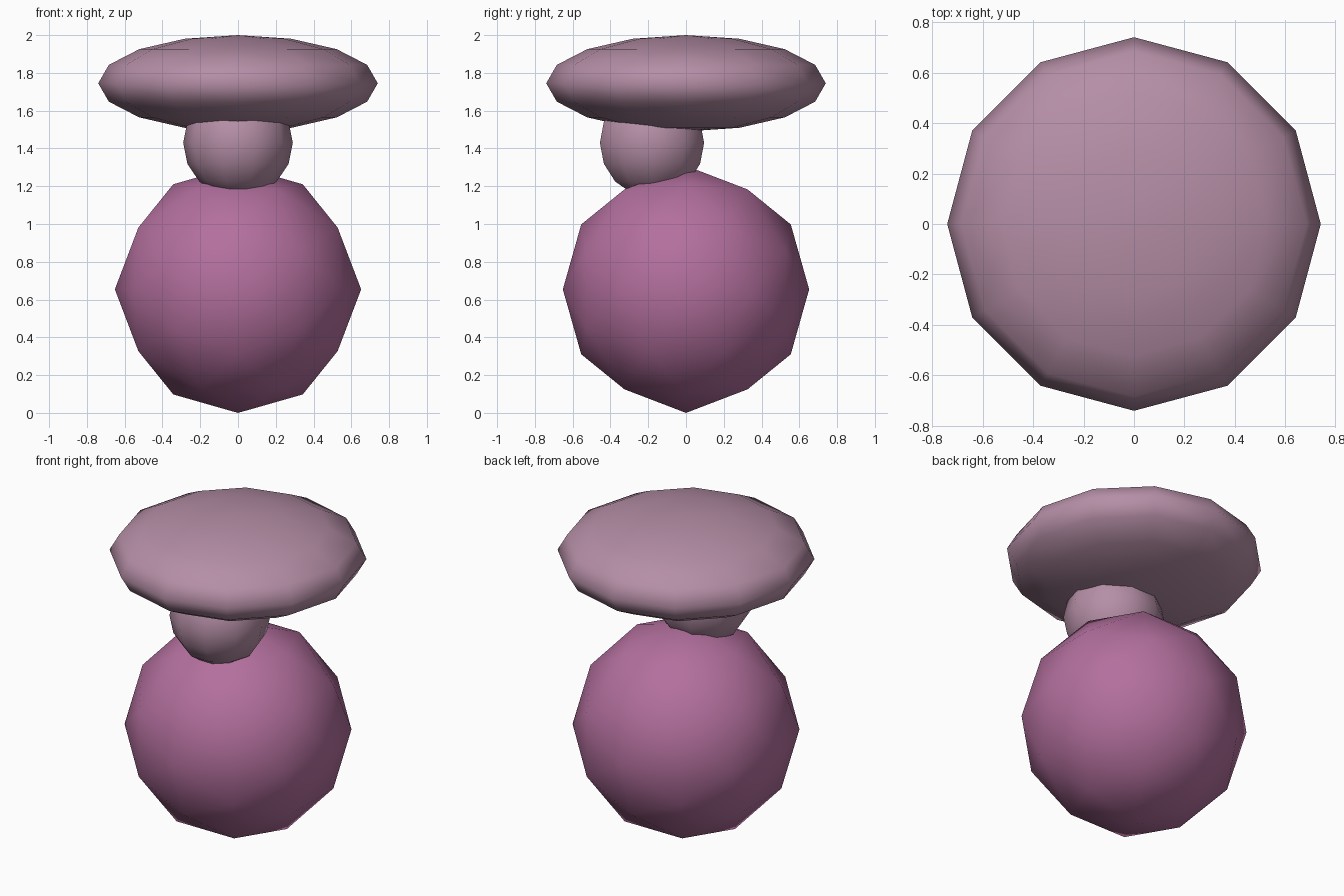
import bpy, math

if "Cube" in bpy.data.objects:
    bpy.data.objects.remove(bpy.data.objects["Cube"])


def finish(name, color, scale):
    ob = bpy.context.object
    ob.name = name
    bpy.ops.object.transform_apply(location=False, rotation=True, scale=False)
    ob.scale = scale
    bpy.ops.object.transform_apply(location=False, rotation=False, scale=True)
    bpy.ops.object.shade_smooth()
    mat = bpy.data.materials.get(color[0]) or bpy.data.materials.new(color[0])
    mat.diffuse_color = color[1]
    mat.use_nodes = True
    mat.node_tree.nodes["Principled BSDF"].inputs["Base Color"].default_value = mat.diffuse_color
    ob.data.materials.append(mat)
    return ob


PURPLE = ("purple", (0.45, 0.16, 0.34, 1))
PALE = ("pale_mauve", (0.46, 0.27, 0.38, 1))

# Body: low-poly ball, tilted so its vertices sit on the x, y and z axes
tilt = -math.atan2(0.5257, 0.8507)
bpy.ops.mesh.primitive_ico_sphere_add(subdivisions=2, radius=1,
                                      location=(0, 0, 0.654), rotation=(0, tilt, 0))
finish("body", PURPLE, (0.652, 0.652, 0.654))

# Head: ten-sided ball set towards the front
bpy.ops.mesh.primitive_uv_sphere_add(segments=10, ring_count=8, radius=1,
                                     location=(0, -0.18, 1.43), rotation=(0, 0, math.pi / 2))
finish("head", PALE, (0.29, 0.29, 0.29))

# Hat: flattened twelve-sided ball
bpy.ops.mesh.primitive_uv_sphere_add(segments=12, ring_count=8, radius=1,
                                     location=(0, 0, 1.745))
finish("hat_disc", PALE, (0.74, 0.74, 0.255))
